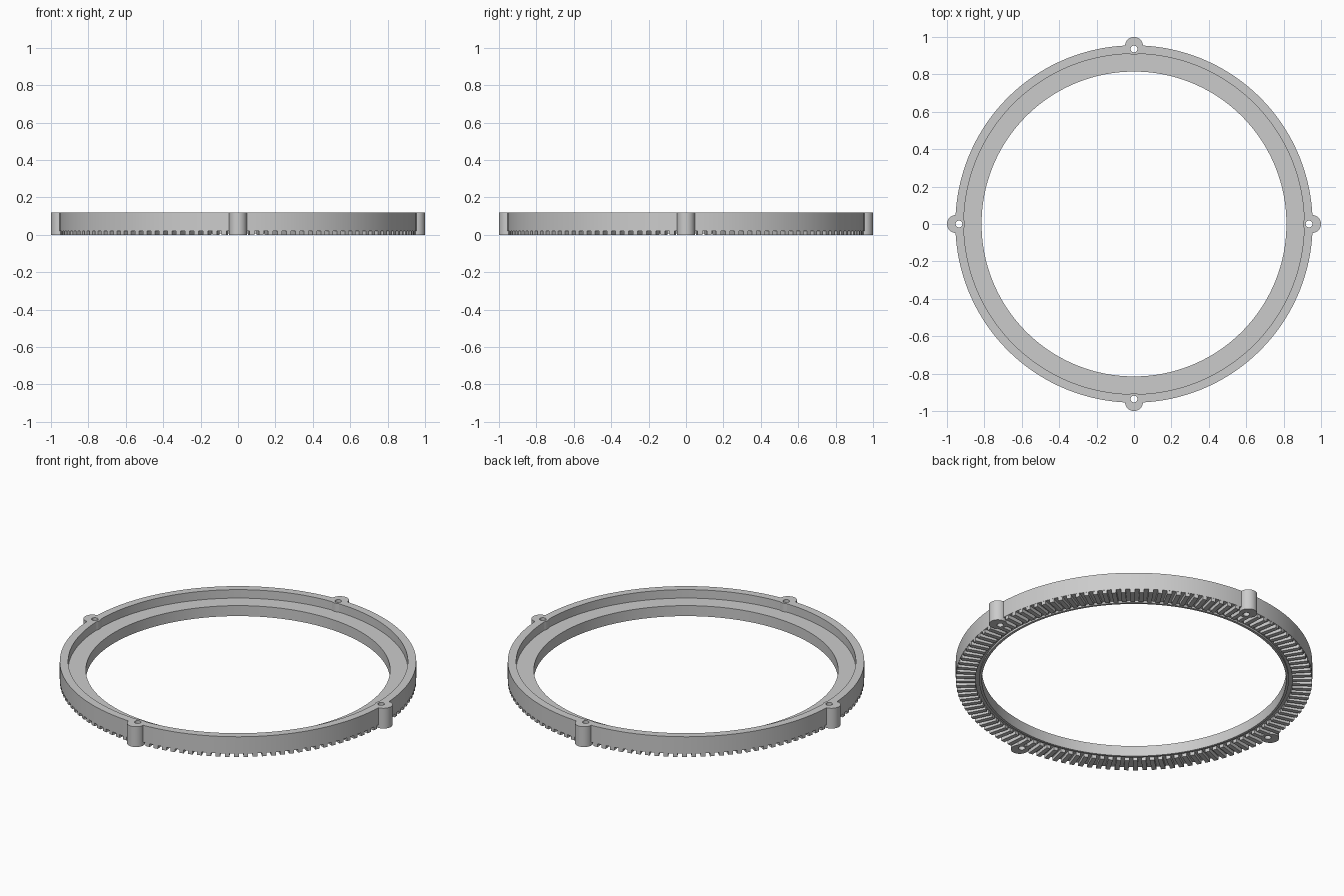
import bpy
import bmesh
from math import cos, sin, pi, radians
from mathutils import Matrix

cube = bpy.data.objects.get("Cube")
if cube:
    bpy.data.objects.remove(cube, do_unlink=True)

HEIGHT = 0.12
ROOT = 0.02          # height of the tooth roots
OUTER, RECESS, INNER = 0.955, 0.91, 0.815
TOOTH_IN = 0.85
TEETH = 120
SEGMENTS = 192

grey = bpy.data.materials.new("plain_grey")
grey.use_nodes = True
colour = (0.6, 0.6, 0.6, 1)
grey.diffuse_color = colour
grey.node_tree.nodes["Principled BSDF"].inputs["Base Color"].default_value = colour


def finish(name, bm):
    bmesh.ops.recalc_face_normals(bm, faces=bm.faces)
    mesh = bpy.data.meshes.new(name)
    bm.to_mesh(mesh)
    bm.free()
    mesh.materials.append(grey)
    obj = bpy.data.objects.new(name, mesh)
    bpy.context.collection.objects.link(obj)
    return obj


def lathe(name, profile):
    """Revolve a closed (radius, height) profile around z."""
    bm = bmesh.new()
    rings = []
    for i in range(SEGMENTS):
        a = 2 * pi * i / SEGMENTS
        rings.append([bm.verts.new((r * cos(a), r * sin(a), z)) for r, z in profile])
    n = len(profile)
    for i, ring in enumerate(rings):
        after = rings[(i + 1) % SEGMENTS]
        for j in range(n):
            k = (j + 1) % n
            bm.faces.new((ring[j], after[j], after[k], ring[k]))
    return finish(name, bm)


def posts(name, distance, radius, low, high, sides):
    """Four upright cylinders at the quarter points."""
    bm = bmesh.new()
    for q in range(4):
        a = q * pi / 2
        place = Matrix.Translation((distance * cos(a), distance * sin(a), (low + high) / 2))
        bmesh.ops.create_cone(bm, cap_ends=True, segments=sides, radius1=radius,
                              radius2=radius, depth=high - low, matrix=place)
    return finish(name, bm)


def boolean(obj, other, operation):
    mod = obj.modifiers.new(operation.lower(), 'BOOLEAN')
    mod.object = other
    mod.operation = operation
    mod.solver = 'EXACT'
    bpy.context.view_layer.objects.active = obj
    bpy.ops.object.modifier_apply(modifier=mod.name)


# Ring with a stepped recess on top and a thin lip around the bore below
ring = lathe("ring_body", [
    (OUTER, ROOT), (OUTER, HEIGHT), (RECESS, HEIGHT), (RECESS, 0.07),
    (INNER, 0.07), (INNER, 0.008), (0.829, 0.008), (0.829, ROOT)])

# Radial crown teeth on the underside
bm = bmesh.new()
length = OUTER - TOOTH_IN - 0.001
for i in range(TEETH):
    turn = Matrix.Rotation(2 * pi * (i + 0.5) / TEETH, 4, 'Z')
    place = turn @ Matrix.Translation((TOOTH_IN + length / 2, 0, 0.0125))
    size = Matrix.Diagonal((length, 0.025, 0.025, 1))
    bmesh.ops.create_cube(bm, size=1, matrix=place @ size)
teeth = finish("crown_teeth", bm)

# Mounting lugs, merged into the ring
lugs = posts("mounting_lugs", 0.952, 0.048, 0, HEIGHT, 40)
# Keep the lugs clear of the recess
clearance = posts("lug_holes", 0.936, 0.018, -0.1, 0.3, 24)
clearance.hide_render = True
boolean(ring, lugs, 'UNION')
bpy.data.objects.remove(lugs, do_unlink=True)

# Screw holes pass through ring, lugs and teeth
for part in (ring, teeth):
    boolean(part, clearance, 'DIFFERENCE')
bpy.data.objects.remove(clearance, do_unlink=True)

# Smooth round walls, sharp edges
bpy.ops.object.select_all(action='DESELECT')
ring.select_set(True)
bpy.context.view_layer.objects.active = ring
bpy.ops.object.shade_smooth_by_angle(angle=radians(30))
